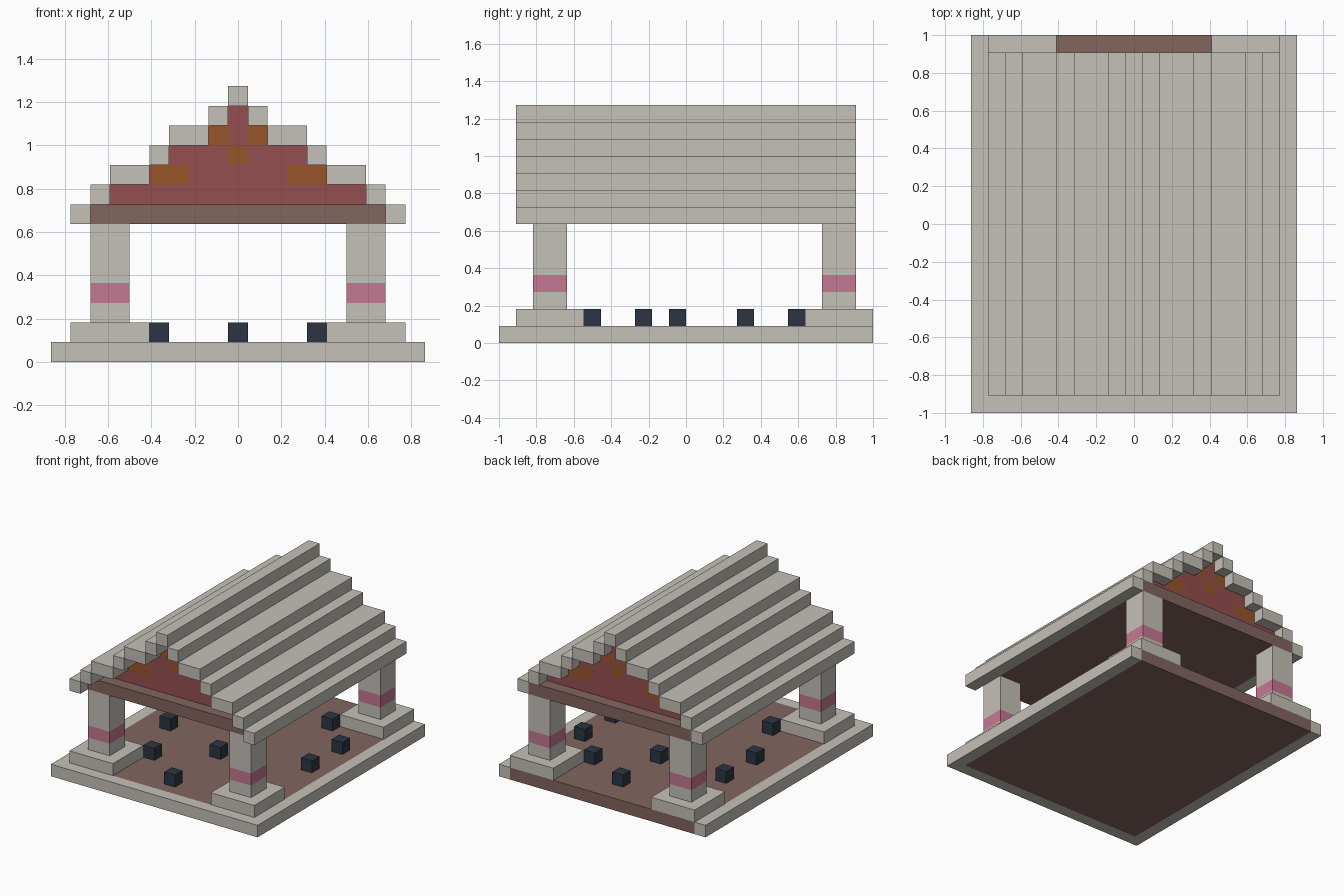
import bpy
import bmesh
from mathutils import Matrix, Vector

if "Cube" in bpy.data.objects:
    bpy.data.objects.remove(bpy.data.objects["Cube"])

U = 1 / 11  # block size


def material(name, rgb):
    linear = [((c / 255 + 0.055) / 1.055) ** 2.4 for c in rgb] + [1]
    mat = bpy.data.materials.new(name)
    mat.use_nodes = True
    mat.diffuse_color = linear
    mat.node_tree.nodes["Principled BSDF"].inputs["Base Color"].default_value = linear
    return mat


stone = material("pale_stone", (197, 192, 184))
brown = material("brown_floor", (130, 101, 95))
red = material("brick_red", (149, 78, 80))
orange = material("burnt_orange", (152, 85, 42))
pink = material("rose_pink", (197, 120, 145))
dark = material("dark_slate", (44, 53, 67))


def blocks(name, mat, boxes):
    """One object made of boxes, each (x0, x1, y0, y1, z0, z1) in block units."""
    bm = bmesh.new()
    for x0, x1, y0, y1, z0, z1 in boxes:
        centre = Vector((x0 + x1, y0 + y1, z0 + z1)) * U / 2
        size = Vector((x1 - x0, y1 - y0, z1 - z0)) * U
        bmesh.ops.create_cube(bm, size=1, matrix=Matrix.Translation(centre) @ Matrix.Diagonal(size.to_4d()))
    mesh = bpy.data.meshes.new(name)
    bm.to_mesh(mesh)
    bm.free()
    mesh.materials.append(mat)
    obj = bpy.data.objects.new(name, mesh)
    bpy.context.collection.objects.link(obj)
    return obj


def mirrored(x0, x1, *rest):
    return [(x0, x1, *rest), (-x1, -x0, *rest)]


# Base: stone rim on three sides around a brown floor
blocks("base_rim", stone, mirrored(8.5, 9.5, -11, 11, 0, 1) + [(-8.5, 8.5, -11, -10, 0, 1)])
blocks("floor", brown, [(-8.5, 8.5, -10, 11, 0, 1)])

# Four pillars on pedestals, each with a pink band
for end, y in (("front", -10), ("back", 7)):
    blocks(end + "_pedestals", stone, mirrored(4.5, 8.5, y, y + 4, 1, 2))
    blocks(end + "_pillars", stone,
           mirrored(5.5, 7.5, y + 1, y + 3, 2, 3) + mirrored(5.5, 7.5, y + 1, y + 3, 4, 7))
    blocks(end + "_pillar_bands", pink, mirrored(5.5, 7.5, y + 1, y + 3, 3, 4))

# Ceiling slab whose ends form the beams
blocks("ceiling_beam", brown, [(-7.5, 7.5, -9, 10, 7, 8)])

# Stepped roof strips, from eaves to ridge
edges = [8.5, 7.5, 6.5, 4.5, 3.5, 1.5, 0.5]
steps = []
for i in range(len(edges) - 1):
    steps += mirrored(edges[i + 1], edges[i], -10, 10, 7 + i, 8 + i)
blocks("roof_steps", stone, steps)
blocks("roof_ridge", stone, [(-0.5, 0.5, -10, 10, 13, 14)])

# Gable walls in red with orange blocks
for end, y in (("front", -8), ("back", 8)):
    d = (y, y + 1)
    blocks(end + "_gable", red,
           [(-6.5, 6.5, *d, 8, 9), (-2.5, 2.5, *d, 9, 10), (-0.5, 0.5, *d, 11, 13)]
           + mirrored(0.5, 3.5, *d, 10, 11))
    blocks(end + "_gable_ornament", orange,
           mirrored(2.5, 4.5, *d, 9, 10) + mirrored(0.5, 1.5, *d, 11, 12)
           + [(-0.5, 0.5, *d, 10, 11)])

# Small dark blocks scattered in a ring on the floor
spots = [(0, -9), (0, -3), (0, 3), (0, 8), (-4, -6), (4, -6), (-4, 6), (4, 6),
         (-6, -1), (-6, 3), (7, -1), (7, 3)]
blocks("floor_blocks", dark, [(x - 0.5, x + 0.5, y, y + 1, 1, 2) for x, y in spots])
